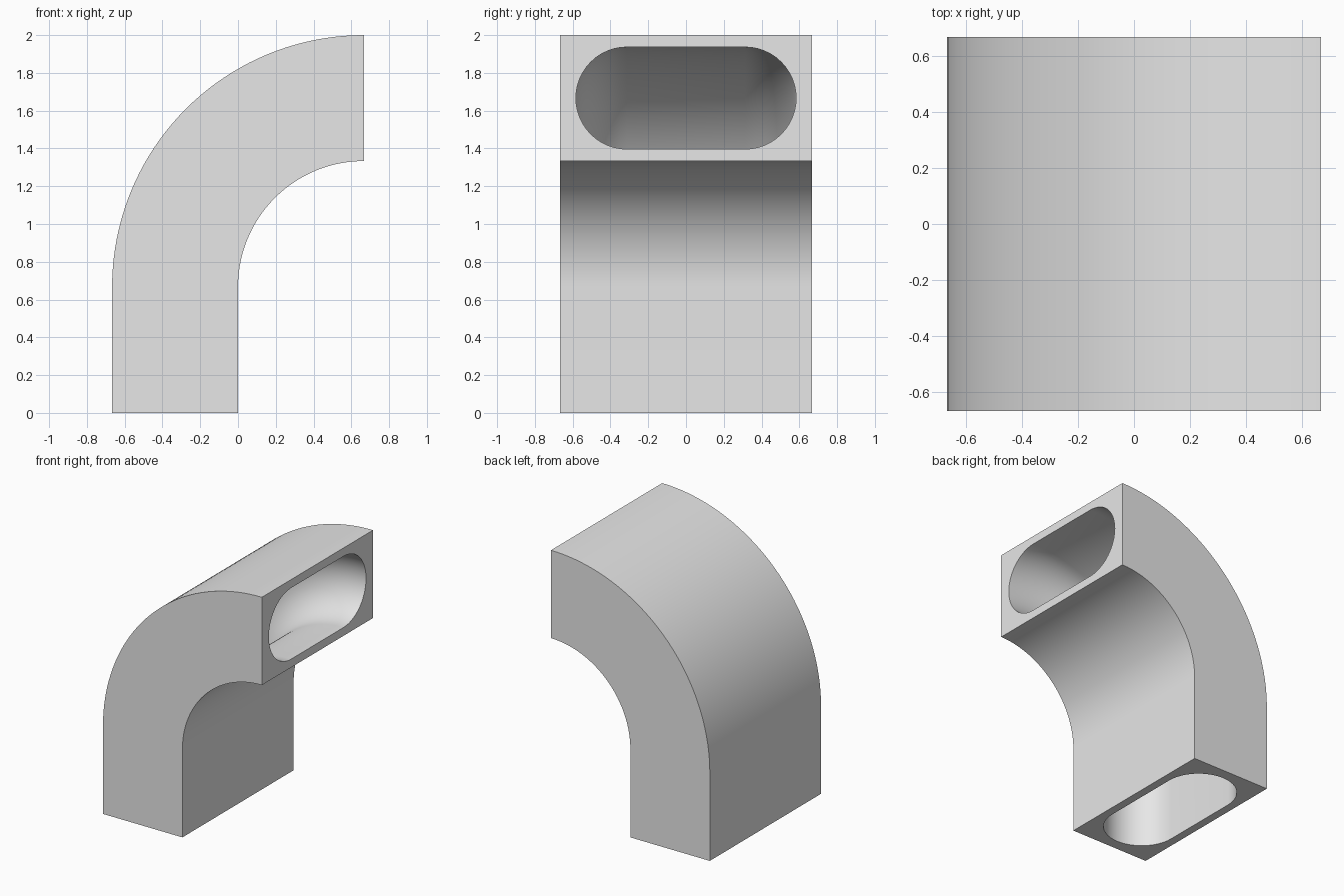
import bpy, bmesh
from math import pi, sin, cos, radians
from mathutils import Vector

cube = bpy.data.objects.get("Cube")
if cube:
    bpy.data.objects.remove(cube, do_unlink=True)

THIRD = 2 / 3            # duct depth; also the inner bend radius
BORE = 0.27              # radius of the bore's rounded ends
BORE_Y = 0.313           # centre of those ends
ARC, BEND = 12, 40       # segments per bore quarter and per bend

mat = bpy.data.materials.new("plain grey")
mat.use_nodes = True
grey = (0.8, 0.8, 0.8, 1)
mat.diffuse_color = grey
mat.node_tree.nodes["Principled BSDF"].inputs["Base Color"].default_value = grey

# Cross-section as (across, along y): rectangle outside, stadium inside
signs = [(1, 1), (-1, 1), (-1, -1), (1, -1)]
corners = [(su * THIRD / 2, sy * THIRD) for su, sy in signs]
bore = []
for q, (su, sy) in enumerate(signs):
    for i in range(ARC + 1):
        a = (q + i / ARC) * pi / 2
        bore.append((BORE * cos(a), sy * BORE_Y + BORE * sin(a)))


def place(u, y, angle, drop):
    """Put a section point on the bend; u is positive towards the outside."""
    r = 2 * THIRD - THIRD / 2 + u
    return Vector((THIRD - r * cos(angle), y, THIRD + r * sin(angle) - drop))


bm = bmesh.new()
# Straight foot first, then the quarter bend
stations = [(0, THIRD)] + [(pi / 2 * i / BEND, 0) for i in range(BEND + 1)]
outer = [[bm.verts.new(place(u, y, *s)) for u, y in corners] for s in stations]
inner = [[bm.verts.new(place(u, y, *s)) for u, y in bore] for s in stations]

# Outer shell and bore walls
for rings in (outer, inner):
    for a, b in zip(rings, rings[1:]):
        for i in range(len(a)):
            j = (i + 1) % len(a)
            bm.faces.new((a[i], a[j], b[j], b[i]))

# Flat rims at both open ends
for ring, hole in ((outer[0], inner[0]), (outer[-1], inner[-1])):
    for q in range(4):
        start = q * (ARC + 1)
        for i in range(start, start + ARC):
            bm.faces.new((ring[q], hole[i + 1], hole[i]))
        after = (start + ARC + 1) % len(hole)
        bm.faces.new((ring[q], ring[(q + 1) % 4], hole[after], hole[start + ARC]))

bmesh.ops.remove_doubles(bm, verts=bm.verts[:], dist=1e-5)
bmesh.ops.recalc_face_normals(bm, faces=bm.faces[:])
mesh = bpy.data.meshes.new("curved_duct")
bm.to_mesh(mesh)
bm.free()
mesh.materials.append(mat)
duct = bpy.data.objects.new("curved_duct", mesh)
bpy.context.collection.objects.link(duct)

# Smooth curves, sharp rims and corners
bpy.context.view_layer.objects.active = duct
duct.select_set(True)
bpy.ops.object.shade_smooth_by_angle(angle=radians(30))
